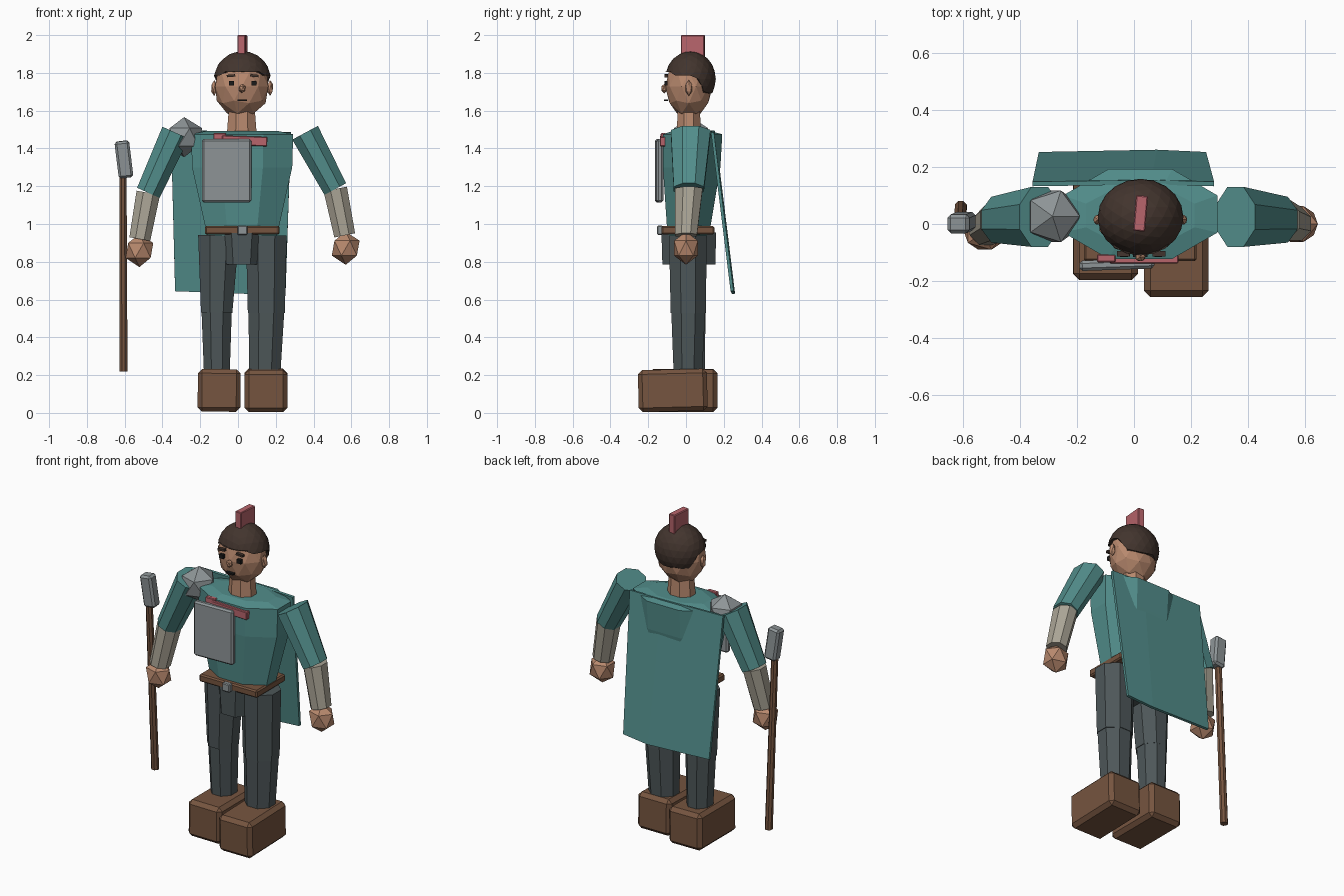
import bpy, bmesh, math
from mathutils import Vector, Matrix, Euler

if "Cube" in bpy.data.objects:
    bpy.data.objects.remove(bpy.data.objects["Cube"])


def material(name, r, g, b):
    m = bpy.data.materials.new(name)
    m.diffuse_color = (r, g, b, 1)
    m.use_nodes = True
    m.node_tree.nodes["Principled BSDF"].inputs["Base Color"].default_value = m.diffuse_color
    return m


TEAL = material("teal_cloth", 0.085, 0.27, 0.26)
PANTS = material("dark_trousers", 0.075, 0.095, 0.10)
BROWN = material("brown_leather", 0.18, 0.09, 0.05)
SKIN = material("skin", 0.48, 0.25, 0.155)
HAIR = material("dark_hair", 0.055, 0.035, 0.027)
PINK = material("pink", 0.48, 0.13, 0.15)
SLEEVE = material("beige_sleeve", 0.40, 0.37, 0.30)
STEEL = material("steel", 0.27, 0.30, 0.31)
BLACK = material("black", 0.01, 0.01, 0.01)


def finish(name, bm, mat):
    bmesh.ops.recalc_face_normals(bm, faces=bm.faces)
    me = bpy.data.meshes.new(name)
    bm.to_mesh(me)
    bm.free()
    me.materials.append(mat)
    ob = bpy.data.objects.new(name, me)
    bpy.context.collection.objects.link(ob)
    return ob


def box(name, centre, size, mat, bevel=0.0, rot=(0, 0, 0)):
    bm = bmesh.new()
    bmesh.ops.create_cube(bm, size=1)
    bmesh.ops.scale(bm, vec=size, verts=bm.verts)
    if bevel:
        bmesh.ops.bevel(bm, geom=bm.edges[:], offset=bevel, segments=1, affect='EDGES')
    r = Euler([math.radians(a) for a in rot]).to_matrix().to_4x4()
    bm.transform(Matrix.Translation(centre) @ r)
    return finish(name, bm, mat)


def ico(name, centre, radii, mat, level=1, shape=None):
    bm = bmesh.new()
    bmesh.ops.create_icosphere(bm, subdivisions=level, radius=1)
    bmesh.ops.scale(bm, vec=radii, verts=bm.verts)
    bmesh.ops.translate(bm, vec=centre, verts=bm.verts)
    if shape:
        for v in bm.verts:
            shape(v.co)
    return finish(name, bm, mat)


def loft(name, rings, mat, sides=8):
    """Faceted tube through rings of (centre, half width, half depth)."""
    d = (Vector(rings[-1][0]) - Vector(rings[0][0])).normalized()
    u = Vector((abs(d.z), 0, -d.x * (1 if d.z > 0 else -1))).normalized()
    w = Vector((0, 1, 0))
    k = 1 / math.cos(math.pi / sides)
    bm = bmesh.new()
    loops = []
    for c, a, b in rings:
        loops.append([])
        for i in range(sides):
            t = 2 * math.pi * (i + 0.5) / sides
            loops[-1].append(bm.verts.new(Vector(c) + u * (a * k * math.cos(t)) + w * (b * k * math.sin(t))))
    for p, q in zip(loops, loops[1:]):
        for i in range(sides):
            j = (i + 1) % sides
            bm.faces.new((p[i], p[j], q[j], q[i]))
    bm.faces.new(loops[0])
    bm.faces.new(loops[-1])
    return finish(name, bm, mat)


# Head, hair cap and crest
ico("head", (0.02, 0.015, 1.728), (0.148, 0.125, 0.168), SKIN, 2)


def hairline(co):
    co.z = max(co.z, 1.69 if co.y > 0.065 else 1.785 + 0.02 * (co.y < -0.06))


ico("hair", (0.023, 0.024, 1.768), (0.15, 0.134, 0.147), HAIR, 3, hairline)
box("crest", (0.023, 0.037, 1.94), (0.042, 0.125, 0.12), PINK, 0.004, (0, 0, -5))

# Face
for side, s in (("left", -1), ("right", 1)):
    box(side + "_eye", (0.025 + 0.06 * s, -0.106, 1.745), (0.027, 0.018, 0.025), BLACK)
    box(side + "_brow", (0.025 + 0.062 * s, -0.104, 1.785), (0.045, 0.02, 0.013), HAIR, 0, (0, 5 * s, 0))
    ico(side + "_ear", (0.022 + 0.148 * s, 0.015, 1.72), (0.018, 0.02, 0.042), SKIN)
ico("nose", (0.022, -0.115, 1.717), (0.02, 0.018, 0.025), SKIN)
box("mouth", (0.022, -0.106, 1.655), (0.05, 0.02, 0.01), BLACK)

# Neck, torso, belt and pelvis
loft("neck", [((0.02, 0.015, 1.46), 0.08, 0.065), ((0.02, 0.015, 1.62), 0.068, 0.058)], SKIN)
loft("torso", [((0.022, 0.012, 0.94), 0.185, 0.11), ((0.022, 0.03, 1.30), 0.265, 0.152),
               ((0.022, 0.035, 1.475), 0.27, 0.157), ((0.022, 0.03, 1.492), 0.19, 0.10)], TEAL)
box("belt", (0.022, 0.01, 0.967), (0.395, 0.28, 0.046), BROWN, 0.008)
box("buckle", (0.023, -0.138, 0.967), (0.052, 0.03, 0.05), STEEL, 0.005)
loft("pelvis", [((0.02, 0.015, 0.785), 0.11, 0.14), ((0.02, 0.015, 0.955), 0.132, 0.145)], PANTS)

# Legs and boots
loft("left_thigh", [((-0.103, 0.01, 0.94), 0.108, 0.098), ((-0.113, 0.015, 0.53), 0.083, 0.088)], PANTS)
loft("left_shin", [((-0.113, 0.018, 0.54), 0.08, 0.085), ((-0.112, 0.025, 0.20), 0.068, 0.075)], PANTS)
loft("right_thigh", [((0.15, 0.01, 0.94), 0.108, 0.1), ((0.150, 0.012, 0.53), 0.098, 0.093)], PANTS)
loft("right_shin", [((0.150, 0.012, 0.54), 0.095, 0.09), ((0.142, 0.01, 0.20), 0.082, 0.075)], PANTS)
box("left_boot", (-0.1, -0.015, 0.119), (0.226, 0.362, 0.225), BROWN, 0.022, (0, 0.5, 0))
box("right_boot", (0.148, -0.07, 0.119), (0.226, 0.365, 0.222), BROWN, 0.022, (1.5, 0, 0))

# Arms: shoulder, elbow, wrist, hand
ARMS = {
    "left": ((-0.33, 0.025, 1.483), (-0.475, 0.015, 1.165), (-0.52, -0.015, 0.92), (-0.522, -0.027, 0.86)),
    "right": ((0.355, 0.025, 1.483), (0.515, 0.015, 1.185), (0.565, 0.0, 0.94), (0.57, 0.0, 0.872)),
}
for side, (shoulder, elbow, wrist, hand) in ARMS.items():
    loft(side + "_upper_arm", [(shoulder, 0.077, 0.105), (elbow, 0.065, 0.08)], TEAL)
    loft(side + "_forearm", [(elbow, 0.063, 0.073), (wrist, 0.056, 0.058)], SLEEVE)
    ico(side + "_hand", hand, (0.082, 0.074, 0.088), SKIN)

# Shoulder guard
ico("shoulder_guard", (-0.285, 0.027, 1.46), (0.106, 0.106, 0.106), STEEL)

# Chest plate and straps
box("chest_plate", (-0.06, -0.142, 1.282), (0.262, 0.036, 0.335), STEEL, 0.01, (0, 0, 2))
box("chest_strap", (0.035, -0.123, 1.44), (0.24, 0.03, 0.05), PINK, 0.004, (0, 2, 0))
box("strap_clip", (-0.097, -0.12, 1.463), (0.066, 0.028, 0.036), PINK, 0.004)

# Cape: folded sheet with thickness
top = [(-0.355, 0.14, 1.495), (0.06, 0.146, 1.49), (0.28, 0.14, 1.485)]
low = [(-0.333, 0.244, 0.645), (0.08, 0.252, 0.63), (0.252, 0.244, 0.645)]
bm = bmesh.new()
a, b = [[bm.verts.new(p) for p in row] for row in (top, low)]
for i in range(2):
    bm.faces.new((a[i], a[i + 1], b[i + 1], b[i]))
cape = finish("cape", bm, TEAL)
solid = cape.modifiers.new("thickness", 'SOLIDIFY')
solid.thickness = 0.016
solid.offset = 0

# Hammer staff held in the left hand
loft("staff_shaft", [((-0.606, 0.06, 0.22), 0.021, 0.021), ((-0.609, 0.006, 1.26), 0.019, 0.019)], BROWN)
box("staff_head", (-0.604, 0.005, 1.342), (0.078, 0.066, 0.195), STEEL, 0.012, (3, -7, 0))
